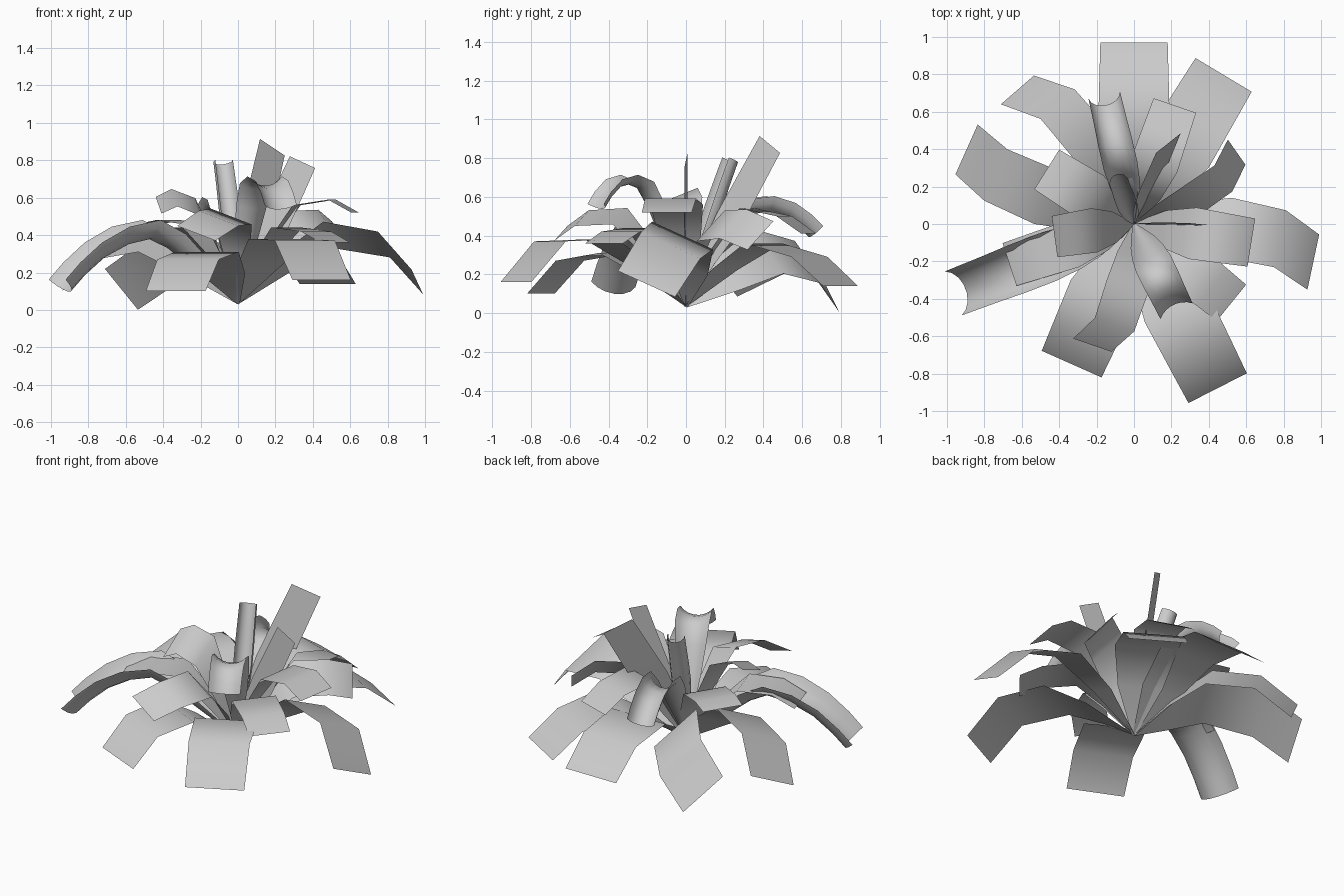
import bpy
from math import sin, cos, radians, sqrt
from mathutils import Vector

if "Cube" in bpy.data.objects:
    bpy.data.objects.remove(bpy.data.objects["Cube"], do_unlink=True)

grey = bpy.data.materials.new("leaf_grey")
grey.use_nodes = True
colour = (0.6, 0.6, 0.6, 1)
grey.diffuse_color = colour
grey.node_tree.nodes["Principled BSDF"].inputs["Base Color"].default_value = colour

BASE_Z = 0.035


def rounded(knots):
    """Adds a point between each pair of knots, bulged to follow the curve."""
    rows = [knots[0]]
    last = len(knots) - 1
    for i in range(last):
        p, q = knots[i], knots[i + 1]
        before, after = knots[max(i - 1, 0)], knots[min(i + 2, last)]
        rows += [(p + q) / 2 + (p + q - before - after) / 16, q]
    return rows


def leaf(name, angle, reach, knee, shoulder, tip, width, roll=0, curl=0, bend=0):
    """Blade that widens from the base, bends at knee and shoulder, ends square.
    curl is the half angle of its trough-shaped cross-section (0 = flat);
    bend sweeps the blade sideways on its way to the tip, in degrees."""
    a, r = radians(angle), radians(roll)
    level = Vector((-sin(a), cos(a), 0))
    climb = max(tip - knee, 0)
    axis = Vector((cos(a) * reach / 2, sin(a) * reach / 2, climb)).normalized()
    side = level * cos(r) + axis.cross(level) * sin(r)

    # centre line, with the relative width as fourth component
    rise = BASE_Z + (knee - BASE_Z) * 0.58
    spine = []
    for t, z, grow in ((0, BASE_Z, 0.06), (0.25, rise, 0.76), (0.5, knee, 1.07),
                       (0.8, shoulder, 1.03), (1, tip, 1)):
        b = a + radians(bend) * sqrt(1 - t)
        spine.append(Vector((cos(b) * reach * t, sin(b) * reach * t, z, grow)))
    if curl:
        spine = rounded(spine)

    steps = 8 if curl else 2
    last = len(spine) - 1
    verts, faces = [], []
    for i, p in enumerate(spine):
        ahead = (spine[min(i + 1, last)] - spine[max(i - 1, 0)]).to_3d()
        up = ahead.normalized().cross(side).normalized()
        for j in range(steps):
            u = 2 * j / (steps - 1) - 1
            across, lift = u, 0
            if curl:
                across = sin(u * curl) / curl
                lift = (0.5 + cos(curl) / 2 - cos(u * curl)) / curl
            verts.append(p.to_3d() + (side * across + up * lift) * width * p.w / 2)
    for i in range(last):
        for j in range(steps - 1):
            k = i * steps + j
            faces.append((k, k + steps, k + steps + 1, k + 1))
    mesh = bpy.data.meshes.new(name)
    mesh.from_pydata(verts, [], faces)
    mesh.materials.append(grey)
    mesh.shade_smooth()
    bpy.context.collection.objects.link(bpy.data.objects.new(name, mesh))


# Long drooping outer leaves:
# angle, reach, knee, shoulder, tip, width, roll, curl, bend
outer = [
    (90, 0.97, 0.36, 0.32, 0.16, 0.36),
    (59, 0.93, 0.36, 0.29, 0.14, 0.35),
    (-12, 0.98, 0.4, 0.35, 0.15, 0.33, -24, 0, 14),
    (-63, 0.985, 0.38, 0.37, 0.16, 0.35),
    (246, 0.82, 0.31, 0.27, 0.1, 0.35),
    (201, 1, 0.43, 0.32, 0.13, 0.34, 0, 1.3),
    (156, 0.98, 0.38, 0.33, 0.15, 0.32, -24, 0, 10),
    (131, 0.95, 0.32, 0.26, 0.11, 0.32, 43, 0, -19),
]

# Middle ring of arching leaves
middle = [
    (35, 0.67, 0.45, 0.46, 0.4, 0.22, 42, 0, -18),
    (71, 0.67, 0.54, 0.5, 0.41, 0.24),
    (103, 0.68, 0.55, 0.53, 0.42, 0.26, 0, 1.5),
    (148, 0.55, 0.46, 0.48, 0.46, 0.25),
    (198, 0.7, 0.44, 0.44, 0.37, 0.24),
    (251, 0.685, 0.5, 0.49, 0.41, 0.23, -20, 0, 18),
    (-39, 0.67, 0.44, 0.42, 0.36, 0.25),
    (-9, 0.635, 0.56, 0.59, 0.52, 0.26),
]

# Young leaves standing in the centre
inner = [
    (189, 0.43, 0.55, 0.6, 0.56, 0.24, -22),
    (-64, 0.5, 0.66, 0.67, 0.55, 0.22, 0, 0.9),
    (110, 0.25, 0.45, 0.66, 0.79, 0.2, 0, 1.9),
    (67, 0.47, 0.47, 0.71, 0.87, 0.19, 65),
    (0, 0.345, 0.42, 0.64, 0.79, 0.15, 85),
]

for ring, rows in (("outer", outer), ("middle", middle), ("inner", inner)):
    for n, row in enumerate(rows):
        leaf(f"{ring}_leaf_{n + 1}", *row)
